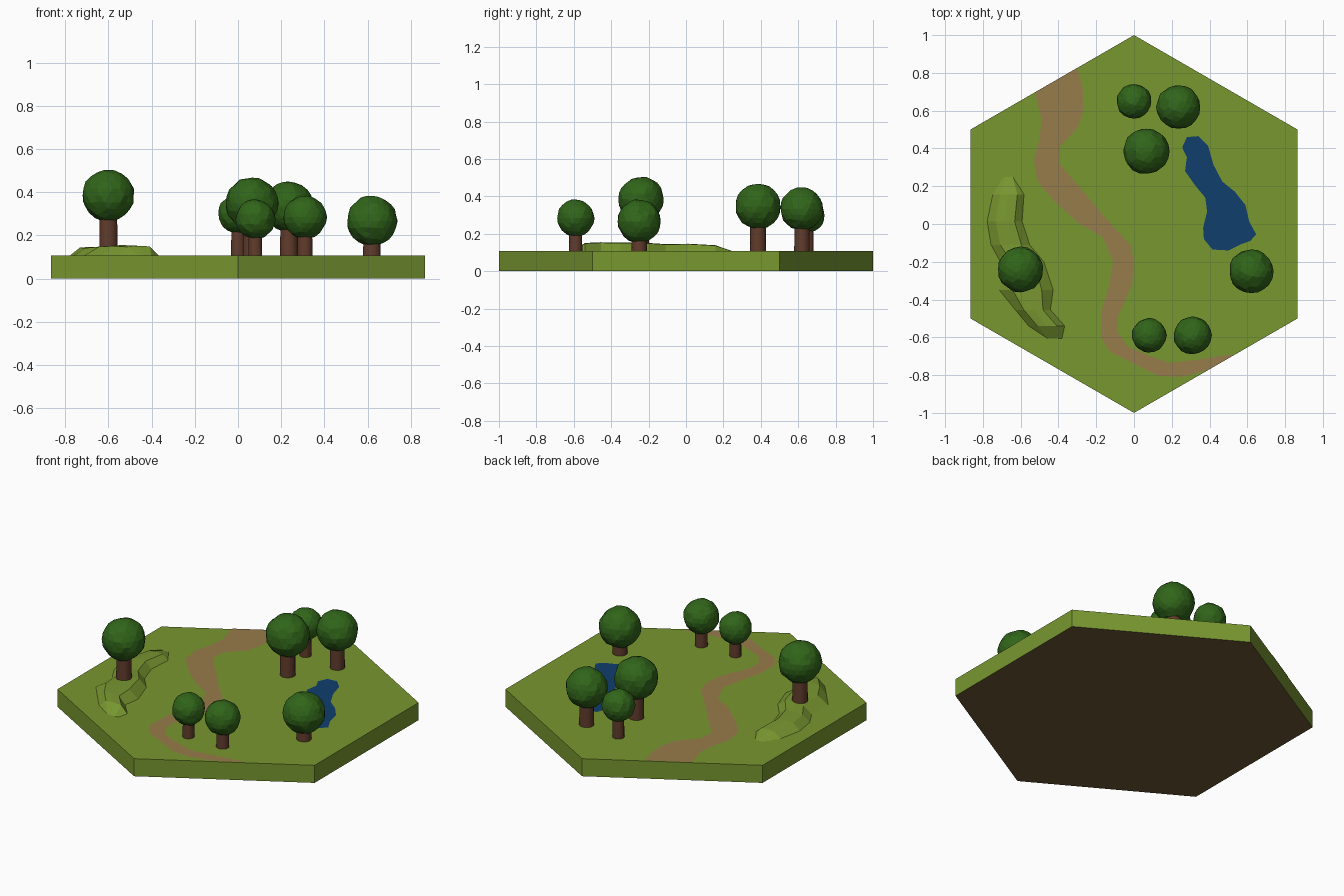
import bpy, bmesh, math, random
from mathutils import Vector

if "Cube" in bpy.data.objects:
    bpy.data.objects.remove(bpy.data.objects["Cube"])

random.seed(4)
TOP = 0.107


def material(name, rgb):
    m = bpy.data.materials.new(name)
    m.diffuse_color = (*rgb, 1)
    m.use_nodes = True
    m.node_tree.nodes["Principled BSDF"].inputs["Base Color"].default_value = m.diffuse_color
    return m


GRASS = material("grass", (0.19, 0.31, 0.03))
SOIL = material("soil", (0.15, 0.10, 0.035))
DIRT = material("dirt", (0.31, 0.20, 0.07))
WATER = material("water", (0.005, 0.05, 0.15))
LEAF = material("leaf", (0.03, 0.13, 0.01))
BARK = material("bark", (0.12, 0.045, 0.025))


def finish(bm, name, *mats):
    bmesh.ops.recalc_face_normals(bm, faces=bm.faces)
    mesh = bpy.data.meshes.new(name)
    bm.to_mesh(mesh)
    bm.free()
    for m in mats:
        mesh.materials.append(m)
    ob = bpy.data.objects.new(name, mesh)
    bpy.context.collection.objects.link(ob)
    return ob


# Hexagonal ground slab, soil underneath
bm = bmesh.new()
ring = [(math.sin(i * math.pi / 3), math.cos(i * math.pi / 3)) for i in range(6)]
low = [bm.verts.new((x, y, 0)) for x, y in ring]
high = [bm.verts.new((x, y, TOP)) for x, y in ring]
bm.faces.new(low).material_index = 1
bm.faces.new(high)
for i in range(6):
    j = (i + 1) % 6
    bm.faces.new((low[i], low[j], high[j], high[i]))
finish(bm, "ground", GRASS, SOIL)

# Winding dirt path: left and right edges, zipped with quads
left = [(-.525, .697), (-.49, .555), (-.50, .45), (-.53, .34), (-.51, .225), (-.42, .12),
        (-.287, 0), (-.165, -.07), (-.11, -.20), (-.138, -.35), (-.17, -.455), (-.175, -.60),
        (-.127, -.676), (0, -.74), (.127, -.804), (.244, -.81), (.387, -.775), (.515, -.70)]
right = [(-.30, .827), (-.27, .713), (-.27, .597), (-.297, .51), (-.392, .41), (-.392, .315),
         (-.287, .194), (-.154, .035), (-.02, -.11), (0, -.20), (-.01, -.32), (-.085, -.49),
         (-.085, -.575), (-.032, -.65), (.085, -.70), (.19, -.735), (.324, -.72), (.515, -.69)]
bm = bmesh.new()
rows = [[bm.verts.new((*p, TOP + 0.003)) for p in pair] for pair in zip(left, right)]
for a, b in zip(rows, rows[1:]):
    bm.faces.new((a[0], b[0], b[1], a[1]))
finish(bm, "path", DIRT)

# Pond
shore = [(.255, .405), (.28, .46), (.34, .465), (.392, .415), (.42, .315), (.467, .225),
         (.535, .17), (.59, .10), (.61, .013), (.647, -.055), (.615, -.09), (.56, -.11),
         (.50, -.14), (.415, -.135), (.37, -.08), (.366, -.02), (.387, .066), (.377, .14),
         (.324, .204), (.27, .28), (.28, .353)]
bm = bmesh.new()
bm.faces.new([bm.verts.new((*p, TOP + 0.003)) for p in shore])
finish(bm, "pond", WATER)

# Curved grassy bank: stations of (y, left x, right x, crest height)
stations = [(.255, -.69, -.63, 0), (.157, -.75, -.58, .034), (.013, -.78, -.59, .042),
            (-.11, -.76, -.55, .040), (-.20, -.71, -.475, .046), (-.35, -.715, -.425, .048),
            (-.455, -.63, -.44, .050), (-.54, -.56, -.365, .046), (-.61, -.48, -.38, 0)]
bm = bmesh.new()
rows = []
for y, xl, xr, h in stations:
    w = xr - xl
    rows.append([bm.verts.new((xl + w * t, y, TOP - 0.002 + h * k))
                 for t, k in ((0, 0), (.25, .9), (.5, 1), (.78, .95), (1, 0))])
for a, b in zip(rows, rows[1:]):
    for i in range(4):
        bm.faces.new((a[i], b[i], b[i + 1], a[i + 1]))
finish(bm, "bank", GRASS)


# Trees: tapered trunk and lumpy round crown
def tree(n, x, y, r, zc, base=TOP):
    bm = bmesh.new()
    h = zc - base + 0.02
    bmesh.ops.create_cone(bm, cap_ends=True, segments=14, radius1=r * .36, radius2=r * .33, depth=h)
    bmesh.ops.translate(bm, verts=bm.verts, vec=(x, y, base - 0.01 + h / 2))
    trunk = finish(bm, f"trunk_{n}", BARK)
    bm = bmesh.new()
    bmesh.ops.create_icosphere(bm, subdivisions=3, radius=r)
    for v in bm.verts:
        v.co = v.co * random.uniform(.965, 1.025) + Vector((x, y, zc))
    finish(bm, f"crown_{n}", LEAF)
    bpy.ops.object.select_all(action='DESELECT')
    trunk.select_set(True)
    bpy.context.view_layer.objects.active = trunk
    bpy.ops.object.shade_smooth_by_angle()


trees = [(0, .65, .092, .30), (.235, .62, .116, .333), (.065, .385, .122, .347),
         (-.60, -.24, .121, .385, .145), (.62, -.25, .117, .267),
         (.08, -.59, .092, .275), (.31, -.59, .100, .284)]
for n, t in enumerate(trees, 1):
    tree(n, *t)
